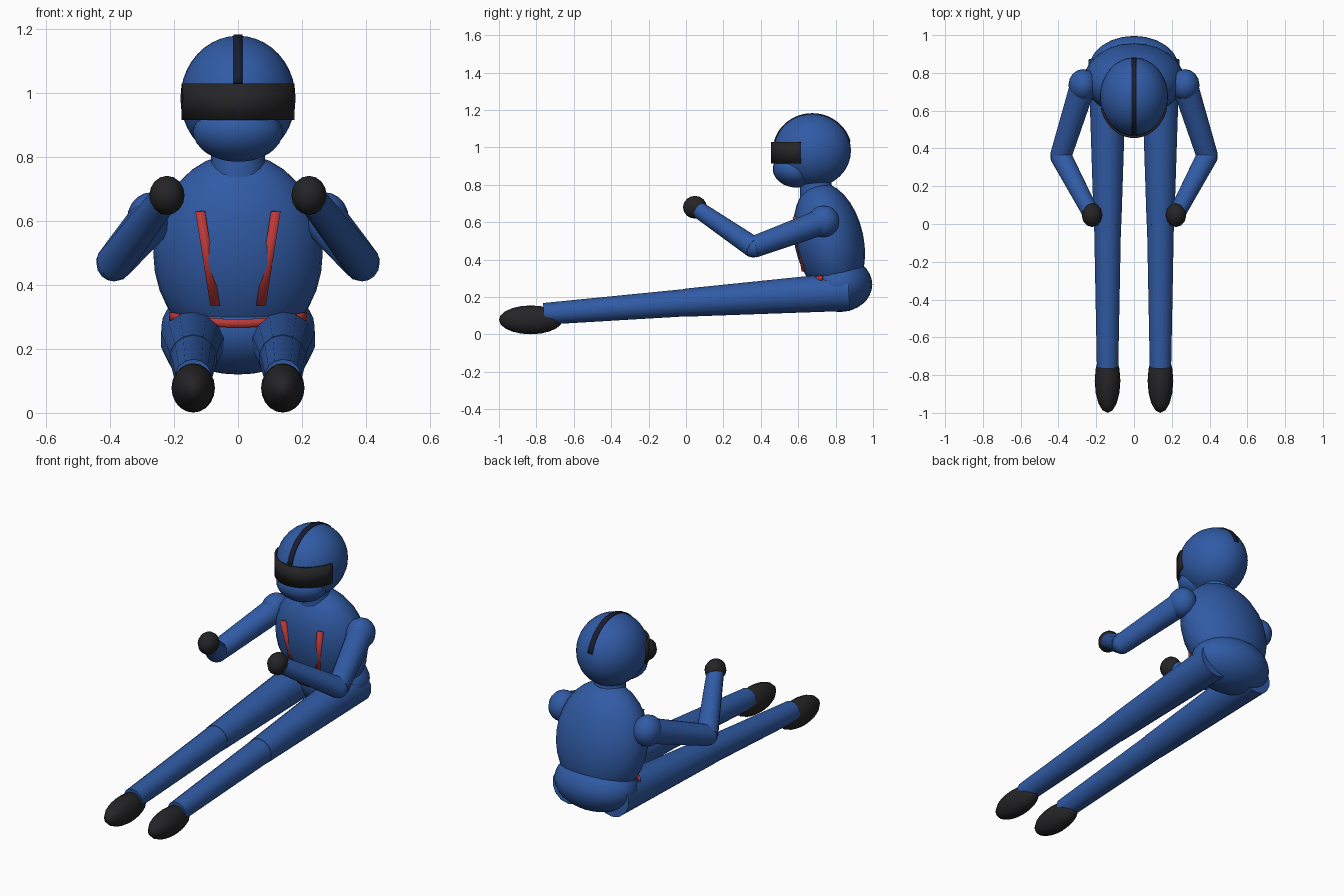
import bpy, bmesh, math
from mathutils import Vector

if "Cube" in bpy.data.objects:
    bpy.data.objects.remove(bpy.data.objects["Cube"])


def material(name, rgb):
    m = bpy.data.materials.new(name)
    m.diffuse_color = (*rgb, 1)
    m.use_nodes = True
    m.node_tree.nodes["Principled BSDF"].inputs["Base Color"].default_value = m.diffuse_color
    return m


BLUE = material("suit_blue", (0.03, 0.105, 0.38))
BLACK = material("black", (0.018, 0.018, 0.02))
NAVY = material("stripe_dark", (0.01, 0.012, 0.03))
RED = material("harness_red", (0.5, 0.04, 0.04))


def finish(ob, name, mat, angle=40):
    ob.name = name
    ob.data.materials.append(mat)
    bpy.ops.object.select_all(action='DESELECT')
    ob.select_set(True)
    bpy.context.view_layer.objects.active = ob
    bpy.ops.object.shade_smooth_by_angle(angle=math.radians(angle))
    return ob


def ellipsoid(name, loc, radii, mat, seg=24, rings=16, tilt=0):
    bpy.ops.mesh.primitive_uv_sphere_add(segments=seg, ring_count=rings, radius=1, location=loc)
    ob = bpy.context.object
    ob.scale = radii
    ob.rotation_euler.x = math.radians(tilt)
    return finish(ob, name, mat, 60)


def limb(name, a, b, r1, r2, mat=BLUE, seg=14):
    a, b = Vector(a), Vector(b)
    d = b - a
    bpy.ops.mesh.primitive_cone_add(vertices=seg, radius1=r1, radius2=r2,
                                    depth=d.length, location=(a + b) / 2)
    ob = bpy.context.object
    ob.rotation_euler = d.to_track_quat('Z', 'Y').to_euler()
    return finish(ob, name, mat)


def ribbon(name, pairs, thick, mat):
    """Thickened strip through pairs of edge points."""
    bm = bmesh.new()
    rows = [(bm.verts.new(p), bm.verts.new(q)) for p, q in pairs]
    for (a, b), (c, d) in zip(rows, rows[1:]):
        bm.faces.new((a, b, d, c))
    me = bpy.data.meshes.new(name)
    bm.to_mesh(me)
    bm.free()
    ob = bpy.data.objects.new(name, me)
    bpy.context.collection.objects.link(ob)
    mod = ob.modifiers.new("thickness", 'SOLIDIFY')
    mod.thickness = thick
    mod.offset = 0
    return finish(ob, name, mat)


# Body
ellipsoid("torso", (0, 0.765, 0.50), (0.265, 0.185, 0.315), BLUE, tilt=12)
ellipsoid("pelvis", (0, 0.82, 0.267), (0.24, 0.176, 0.147), BLUE)
limb("neck", (0, 0.70, 0.72), (0, 0.69, 0.86), 0.09, 0.08, seg=20)

# Helmet
HC = Vector((0, 0.675, 0.983))
ellipsoid("helmet", HC, (0.18, 0.207, 0.196), BLUE, 32, 20)
ellipsoid("helmet_chin", (0, 0.58, 0.878), (0.14, 0.117, 0.092), BLUE, tilt=-10)

# Visor band wraps the front of the helmet
pairs = []
for i in range(25):
    t = math.radians(-163 + 146 * i / 24)
    x, y = 0.178 * math.cos(t), HC.y + 0.214 * math.sin(t)
    pairs.append(((x, y, 0.915), (x, y, 1.03)))
ribbon("visor", pairs, 0.012, BLACK)

# Centre stripe over the crown
pairs = []
for i in range(25):
    t = math.radians(14 + 152 * i / 24)
    y, z = HC.y - 0.208 * math.cos(t), HC.z + 0.197 * math.sin(t)
    pairs.append(((-0.014, y, z), (0.014, y, z)))
ribbon("helmet_stripe", pairs, 0.006, NAVY)

# Lap belt around the front of the pelvis
pairs = []
for i in range(17):
    t = math.radians(-150 + 120 * i / 16)
    x, y = 0.244 * math.cos(t), 0.82 + 0.184 * math.sin(t)
    z = 0.28 + 0.5 * x * x
    pairs.append(((x, y, z - 0.013), (x, y, z + 0.013)))
ribbon("lap_belt", pairs, 0.012, RED)

# Paired parts
for side, s in (("left", 1), ("right", -1)):
    shoulder = (s * 0.27, 0.735, 0.605)
    elbow = (s * 0.388, 0.36, 0.467)
    wrist = (s * 0.235, 0.07, 0.665)
    hip, knee, ankle = (s * 0.14, 0.87, 0.23), (s * 0.14, 0, 0.17), (s * 0.14, -0.76, 0.11)

    # Arm
    ellipsoid(side + "_shoulder", shoulder, (0.077, 0.085, 0.085), BLUE, 16, 10)
    limb(side + "_upper_arm", shoulder, elbow, 0.07, 0.058)
    ellipsoid(side + "_elbow", elbow, (0.056,) * 3, BLUE, 14, 8)
    limb(side + "_forearm", elbow, wrist, 0.058, 0.046)
    ellipsoid(side + "_glove", (s * 0.222, 0.048, 0.68), (0.055, 0.064, 0.061), BLACK, 12, 8)

    # Leg
    limb(side + "_thigh", hip, knee, 0.104, 0.075)
    limb(side + "_shin", knee, ankle, 0.073, 0.058)
    ellipsoid(side + "_shoe", (s * 0.14, -0.83, 0.078), (0.068, 0.17, 0.077), BLACK, 16, 10)

    # Shoulder harness strap
    top, bottom = Vector((s * 0.118, 0.58, 0.63)), Vector((s * 0.072, 0.628, 0.338))
    w = Vector((0.015, 0, 0))
    ribbon(side + "_harness_strap", [(top - w, top + w), (bottom - w, bottom + w)], 0.02, RED)
